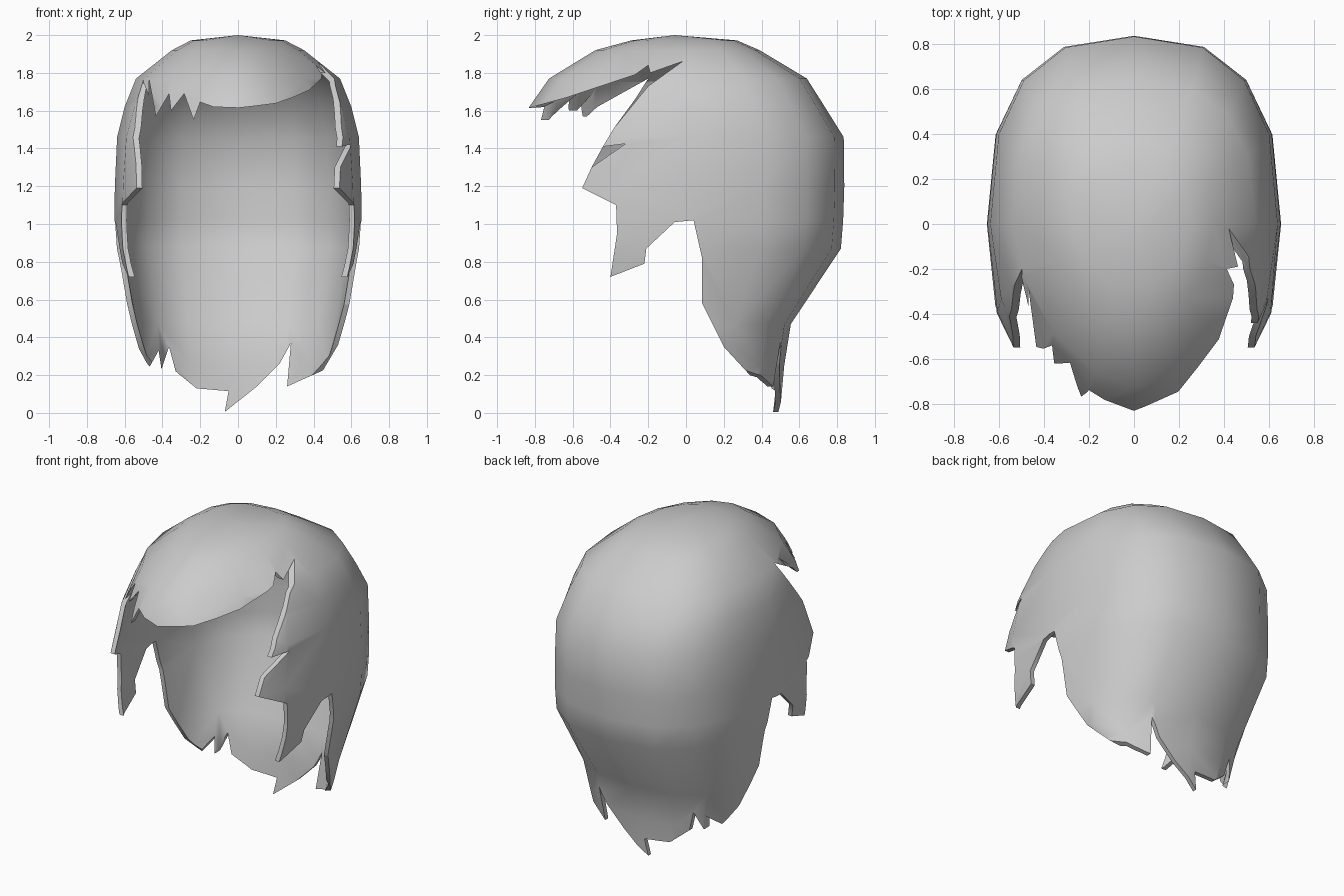
import bpy, bmesh, math

if "Cube" in bpy.data.objects:
    bpy.data.objects.remove(bpy.data.objects["Cube"])

# Scalp levels: height, front depth, back depth, half width, front roundness
LEVELS = [(1.972, .29, .27, .25, 1.9), (1.92, .48, .39, .35, 1.8), (1.77, .725, .64, .54, 1.7),
          (1.62, .83, .735, .60, 1.75), (1.46, .88, .835, .64, 2.0), (1.2, .90, .838, .652, 2.3),
          (1.02, .90, .832, .655, 2.4), (.87, .90, .82, .648, 2.4),
          (.47, .88, .555, .58, 2.2), (.25, .85, .52, .53, 2.1), (-.06, .80, .492, .43, 2.1)]
COLS = 16


def spow(v, p):
    return math.copysign(abs(v) ** p, v)


def ring(z, front, back, half, n):
    pts = []
    for i in range(COLS):
        a = 2 * math.pi * i / COLS
        s, c = math.sin(a), math.cos(a)
        p = 2 / 2.6 if c > 0 else 2 / n
        pts.append((half * spow(s, p), spow(c, p) * (back if c > 0 else front), z))
    return pts


def make_object(name, bm):
    bmesh.ops.recalc_face_normals(bm, faces=bm.faces)
    me = bpy.data.meshes.new(name)
    bm.to_mesh(me)
    bm.free()
    ob = bpy.data.objects.new(name, me)
    bpy.context.collection.objects.link(ob)
    return ob


def prism(name, outline, axis, lo, hi):
    """Extrude a 2D outline (other axis, z) along x or y."""
    bm = bmesh.new()
    place = (lambda t, u, z: (t, u, z)) if axis == 'x' else (lambda t, u, z: (u, t, z))
    a = [bm.verts.new(place(lo, u, z)) for u, z in outline]
    b = [bm.verts.new(place(hi, u, z)) for u, z in outline]
    bm.faces.new(a)
    bm.faces.new(b[::-1])
    n = len(a)
    for i in range(n):
        bm.faces.new((a[i], b[i], b[(i + 1) % n], a[(i + 1) % n]))
    ob = make_object(name, bm)
    ob.hide_render = True
    return ob


# Hair shell: crown fan plus rings, thickened inward
bm = bmesh.new()
crown = bm.verts.new((0, -.06, 2.0))
rows = [[bm.verts.new(p) for p in ring(*lv)] for lv in LEVELS]
for i in range(COLS):
    j = (i + 1) % COLS
    bm.faces.new((crown, rows[0][i], rows[0][j]))
    for r, s in zip(rows, rows[1:]):
        bm.faces.new((r[i], s[i], s[j], r[j]))
bmesh.ops.recalc_face_normals(bm, faces=bm.faces)
if crown.link_faces[0].normal.z < 0:
    bmesh.ops.reverse_faces(bm, faces=bm.faces)
hair = make_object("hair", bm)
sol = hair.modifiers.new("thickness", 'SOLIDIFY')
sol.thickness = .028
sol.offset = -1

# Cut outlines seen from the side (y, z): fringe edge, side lock, hem
fringe_r = [(-1.2, 1.55), (-.83, 1.615), (-.63, 1.67), (-.42, 1.74), (-.27, 1.79),
            (-.2, 1.84), (-.19, 1.8), (-.02, 1.86)]
lock_r = [(-.2, 1.73), (-.38, 1.51), (-.44, 1.41), (-.32, 1.425), (-.5, 1.3)]
under_l = [(-1.2, 1.48), (-.8, 1.53), (-.54, 1.555), (-.47, 1.62), (-.2, 1.77)]
lock_l = [(-.27, 1.66), (-.38, 1.51), (-.44, 1.41), (-.5, 1.3)]
low = [(-.55, 1.19), (-.37, 1.1), (-.365, .95), (-.4, .72), (-.22, .79), (-.21, .87),
       (-.06, 1.01), (.04, 1.02), (.085, .82), (.085, .58), (.2, .35), (.43, .1),
       (.43, -.2), (-1.2, -.2)]
# Left fringe teeth and back hem seen from the front (x, z)
teeth = [(-.47, 1.76), (-.435, 1.57), (-.365, 1.69), (-.355, 1.6), (-.285, 1.69),
         (-.235, 1.55), (-.2, 1.645), (-.13, 1.62), (.002, 1.615), (.002, 1.2), (-.47, 1.2)]
hem = [(-1, .5), (-.58, .5), (-.53, .35), (-.47, .24), (-.42, .33), (-.405, .23),
       (-.365, .35), (-.33, .22), (-.22, .13), (-.05, .115), (-.07, .005), (.1, .14),
       (.22, .26), (.28, .37), (.26, .14), (.45, .225), (.53, .36), (.58, .5),
       (1, .5), (1, -.2), (-1, -.2)]

cutters = [prism("right_cutter", fringe_r + lock_r + low, 'x', -.003, 1),
           prism("left_cutter", under_l + lock_l + low, 'x', -1, .003),
           prism("teeth_cutter", teeth, 'y', -1.2, -.15),
           prism("hem_cutter", hem, 'y', .12, 1.2)]
for c in cutters:
    m = hair.modifiers.new(c.name, 'BOOLEAN')
    m.operation = 'DIFFERENCE'
    m.solver = 'EXACT'
    m.object = c

# Apply the cuts and shade smoothly
bpy.ops.object.select_all(action='DESELECT')
hair.select_set(True)
bpy.context.view_layer.objects.active = hair
for m in list(hair.modifiers):
    bpy.ops.object.modifier_apply(modifier=m.name)
for c in cutters:
    bpy.data.objects.remove(c)
bpy.ops.object.shade_smooth_by_angle(angle=math.radians(45))
